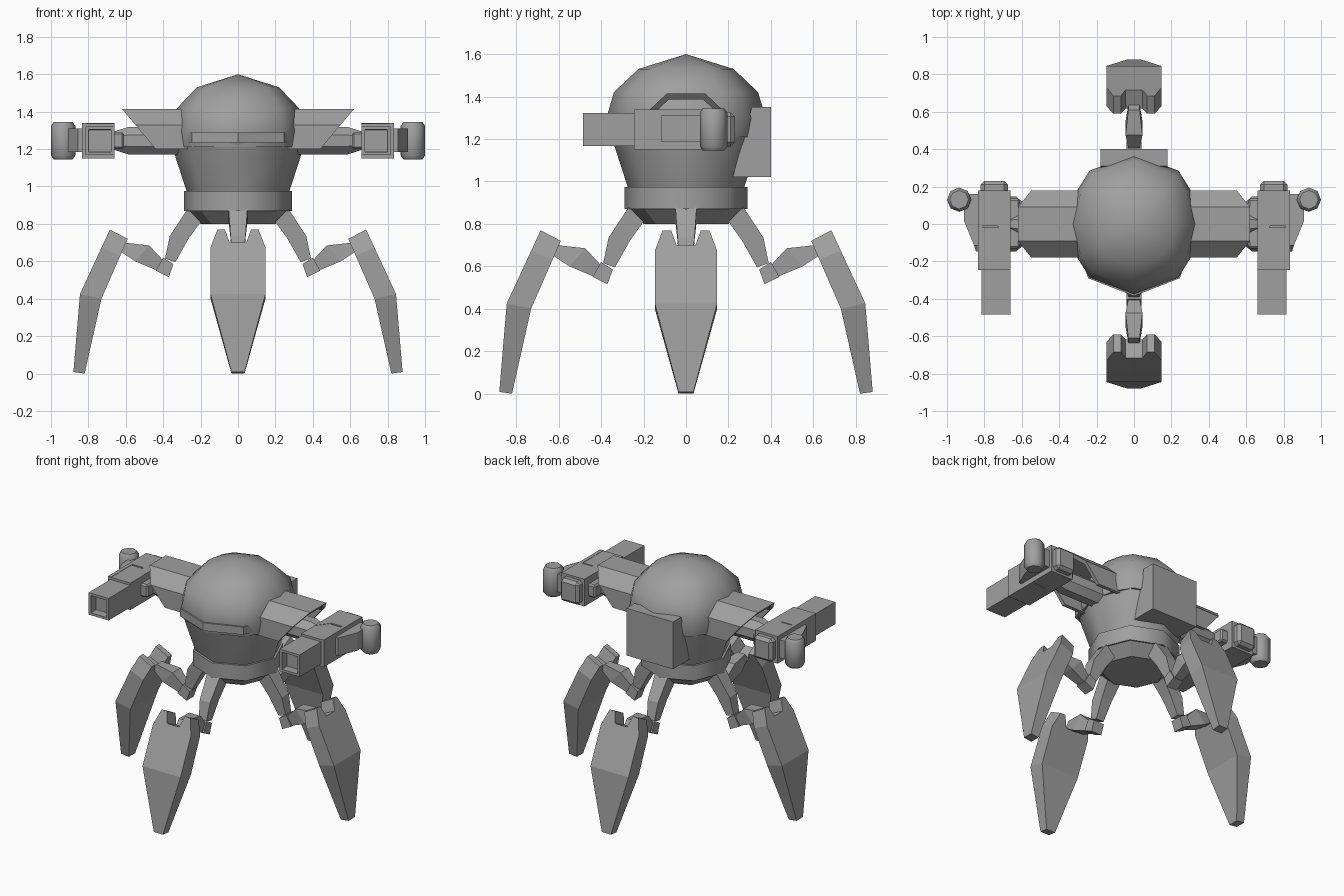
import bpy, bmesh, math
from mathutils import Vector, Matrix

if "Cube" in bpy.data.objects:
    bpy.data.objects.remove(bpy.data.objects["Cube"])

grey = bpy.data.materials.new("mid grey")
grey.diffuse_color = (0.35, 0.35, 0.35, 1)
grey.use_nodes = True
grey.node_tree.nodes["Principled BSDF"].inputs["Base Color"].default_value = grey.diffuse_color


def finish(name, bm, smooth=None, bevel=0):
    bmesh.ops.recalc_face_normals(bm, faces=bm.faces)
    mesh = bpy.data.meshes.new(name)
    bm.to_mesh(mesh)
    bm.free()
    ob = bpy.data.objects.new(name, mesh)
    bpy.context.collection.objects.link(ob)
    mesh.materials.append(grey)
    if bevel:
        mod = ob.modifiers.new("edge bevel", 'BEVEL')
        mod.width, mod.segments = bevel, 1
    if smooth:
        bpy.ops.object.select_all(action='DESELECT')
        bpy.context.view_layer.objects.active = ob
        ob.select_set(True)
        bpy.ops.object.shade_smooth_by_angle(angle=math.radians(smooth))
    return ob


def loft(bm, loops, caps=True):
    """Skin a series of equal-length point loops."""
    rings = [[bm.verts.new(p) for p in loop] for loop in loops]
    n = len(rings[0])
    for a, b in zip(rings, rings[1:]):
        for i in range(n):
            j = (i + 1) % n
            bm.faces.new((a[i], a[j], b[j], b[i]))
    if caps:
        bm.faces.new(rings[0])
        bm.faces.new(rings[-1])
    return rings


def mirrored(ob, name):
    """Copy a right-hand part to the left side."""
    me = ob.data.copy()
    me.transform(Matrix.Scale(-1, 4, (1, 0, 0)))
    me.flip_normals()
    twin = ob.copy()
    twin.data, twin.name = me, name
    bpy.context.collection.objects.link(twin)


def both(name, bm, **kw):
    mirrored(finish("right_" + name, bm, **kw), "left_" + name)


def prism(outline, z0, z1):
    bm = bmesh.new()
    loft(bm, [[(x, y, z) for x, y in outline] for z in (z0, z1)])
    return bm


def box(x0, x1, y0, y1, z0, z1):
    return prism([(x0, y0), (x1, y0), (x1, y1), (x0, y1)], z0, z1)


def ring(r, z, n=8, ry=None):
    ry = ry or r
    return [(r * math.cos(i * math.tau / n), ry * math.sin(i * math.tau / n), z)
            for i in range(n)]


# Dome, with slightly flattened sides
quarter = [(1, 0), (0.88, 0.48), (0.69, 0.76)]
outline = quarter + [(0, 1)] + [(-x, y) for x, y in quarter[::-1]]
outline += [(x, -y) for x, y in outline[-2:0:-1]]
bm = bmesh.new()
rings = loft(bm, [[(x * rx, y * ry, z) for x, y in outline] for rx, ry, z in
                  ((0.335, 0.355, 1.21), (0.345, 0.375, 1.30), (0.325, 0.34, 1.42), (0.22, 0.225, 1.53))], False)
top = bm.verts.new((0, 0, 1.6))
for i, v in enumerate(rings[-1]):
    bm.faces.new((v, rings[-1][(i + 1) % len(outline)], top))
bm.faces.new(rings[0])
finish("dome", bm, smooth=50)

# Lower hull, waist ring and belly
bm = bmesh.new()
loft(bm, [ring(0.27, 0.96), ring(0.335, 1.16, ry=0.335), ring(0.345, 1.24, ry=0.365)])
finish("lower_hull", bm, smooth=50)
bm = bmesh.new()
loft(bm, [ring(0.29, 0.87), ring(0.29, 0.975)])
finish("waist_ring", bm, smooth=50)
bm = bmesh.new()
loft(bm, [ring(0.20, 0.80), ring(0.285, 0.875)])
finish("belly", bm)

# Visor strip wrapped around the front of the dome
arc = [(-0.27, -0.215), (-0.245, -0.29), (0, -0.385), (0.245, -0.29), (0.27, -0.215)]
inner = [(x * 0.85, y * 0.85) for x, y in arc[::-1]]
finish("visor", prism(arc + inner, 1.235, 1.29))

# Back pack with a sloping inner side
bm = bmesh.new()
loft(bm, [[(x, 0.22, 1.02), (x, 0.40, 1.02), (x, 0.40, 1.35), (x, 0.31, 1.35)]
          for x in (-0.18, 0.18)])
finish("back_pack", bm)

# Shoulder guards: arched shells cut off at a slant
outer = [(-0.18, 1.20), (-0.18, 1.33), (-0.09, 1.415), (0.09, 1.415), (0.18, 1.33), (0.18, 1.20)]
inner = [(0.155, 1.20), (0.155, 1.318), (0.08, 1.387), (-0.08, 1.387), (-0.155, 1.318), (-0.155, 1.20)]
arch = outer + inner
bm = bmesh.new()
loft(bm, [[(0.25, y, z) for y, z in arch],
          [(0.44 + (z - 1.20) * 0.84, y, z) for y, z in arch]])
both("shoulder_guard", bm)

# Arms
bm = bmesh.new()
loft(bm, [[(x, r * math.cos((i + 0.5) * math.tau / 8), 1.245 + r * math.sin((i + 0.5) * math.tau / 8))
           for i in range(8)] for x, r in ((0.25, 0.08), (0.585, 0.08), (0.67, 0.05))])
both("arm", bm, smooth=35)
both("wrist_bracket", box(0.61, 0.67, -0.13, 0.135, 1.20, 1.29), bevel=0.01)

# Gun housing, barrel with hollow muzzle, rear block
both("gun_housing", prism([(0.66, -0.10), (0.73, -0.01), (0.81, -0.01), (0.81, -0.245), (0.835, -0.245),
                           (0.835, 0.18), (0.66, 0.18)], 1.15, 1.34))
bm = bmesh.new()


def square(y, h):
    return [(0.738 + sx * h, y, 1.245 + sz * h) for sx, sz in ((-1, -1), (1, -1), (1, 1), (-1, 1))]


loft(bm, [square(-0.43, 0.058), square(-0.485, 0.06), square(-0.485, 0.077), square(0.05, 0.077)])
both("gun_barrel", bm)
both("barrel_sleeve", box(0.66, 0.82, -0.245, -0.02, 1.15, 1.338))
both("gun_rear_block", box(0.675, 0.82, 0.16, 0.23, 1.165, 1.325), bevel=0.02)

# Side mount and upright canister
both("side_mount", prism([(0.83, -0.115), (0.855, -0.115), (0.91, 0.02), (0.91, 0.16), (0.83, 0.16)], 1.185, 1.31))
bm = bmesh.new()
loft(bm, [[(0.935 + x, 0.13 + y, z) for x, y, z in ring(r, z)]
          for r, z in ((0.05, 1.145), (0.065, 1.165), (0.065, 1.325), (0.05, 1.345))])
both("canister", bm, smooth=50)


# Legs: sections are (lower point, upper point, half width) in the leg's plane
def limb(sections):
    bm = bmesh.new()
    loft(bm, [[(a[0], -w, a[1]), (a[0], w, a[1]), (b[0], w, b[1]), (b[0], -w, b[1])]
              for a, b, w in sections])
    return bm


def shin():
    bm = bmesh.new()
    # (half width, fraction down the upper plate), notch first
    half = [(0.045, 0.2), (0.07, 0.0), (0.11, 0.0), (0.147, 0.28), (0.147, 1.0)]
    edge = half + [(-w, t) for w, t in half[::-1]]
    plates = []
    for top, mid, tip in (((0.685, 0.77), (0.845, 0.425), (0.88, 0.008)),
                          ((0.59, 0.72), (0.73, 0.40), (0.82, 0.0))):
        top, mid = Vector(top), Vector(mid)
        pts = [(top.lerp(mid, t), w) for w, t in edge]
        vs = [bm.verts.new((p.x, w, p.y)) for p, w in pts]
        tips = [bm.verts.new((tip[0], w, tip[1])) for w in (0.035, -0.035)]
        bm.faces.new(vs)
        bm.faces.new((vs[4], tips[0], tips[1], vs[5]))
        plates.append(vs[:5] + tips + vs[5:])
    a, b = plates
    for i in range(len(a)):
        j = (i + 1) % len(a)
        bm.faces.new((a[i], a[j], b[j], b[i]))
    return bm


thigh = [((0.20, 0.81), (0.27, 0.88), 0.05), ((0.265, 0.72), (0.365, 0.735), 0.04),
         ((0.335, 0.595), (0.39, 0.615), 0.03)]
knee = [((0.345, 0.585), (0.40, 0.62), 0.04), ((0.37, 0.515), (0.44, 0.55), 0.04)]
link = [((0.43, 0.55), (0.40, 0.605), 0.03), ((0.55, 0.60), (0.475, 0.685), 0.045),
        ((0.64, 0.66), (0.61, 0.70), 0.03)]
for k, side in enumerate(("right", "back", "left", "front")):
    for part, bm in (("thigh", limb(thigh)), ("knee", limb(knee)), ("link", limb(link)), ("shin", shin())):
        bmesh.ops.rotate(bm, verts=bm.verts, matrix=Matrix.Rotation(k * math.pi / 2, 3, 'Z'))
        finish(f"{side}_{part}", bm)
